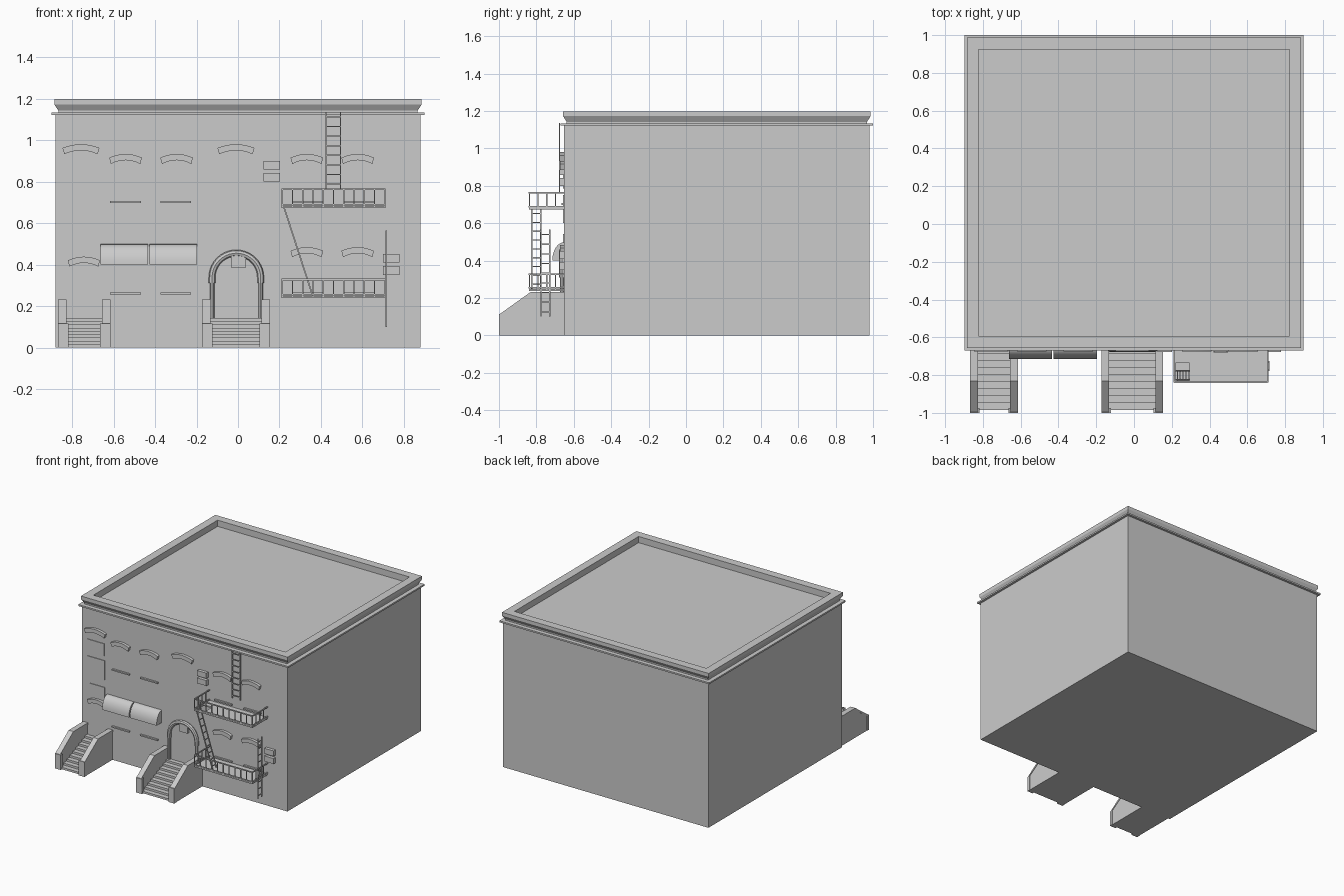
import bpy, bmesh, math
from mathutils import Vector, Matrix

if "Cube" in bpy.data.objects:
    bpy.data.objects.remove(bpy.data.objects["Cube"])

WALL = -0.652          # y of the street facade


def finish(name, bm, smooth=True):
    bmesh.ops.recalc_face_normals(bm, faces=bm.faces)
    me = bpy.data.meshes.new(name)
    bm.to_mesh(me)
    bm.free()
    ob = bpy.data.objects.new(name, me)
    bpy.context.collection.objects.link(ob)
    if smooth:
        bpy.ops.object.select_all(action='DESELECT')
        ob.select_set(True)
        bpy.context.view_layer.objects.active = ob
        bpy.ops.object.shade_smooth_by_angle(angle=math.radians(35))
    return ob


def add_box(bm, x0, x1, y0, y1, z0, z1):
    m = Matrix.Translation(((x0 + x1) / 2, (y0 + y1) / 2, (z0 + z1) / 2))
    m = m @ Matrix.Diagonal((x1 - x0, y1 - y0, z1 - z0, 1))
    bmesh.ops.create_cube(bm, size=1, matrix=m)


def box(name, *dims):
    bm = bmesh.new()
    add_box(bm, *dims)
    return finish(name, bm, False)


def add_bar(bm, p, q, w=0.006):
    p, q = Vector(p), Vector(q)
    d = q - p
    m = Matrix.Translation((p + q) / 2) @ d.to_track_quat('Z', 'Y').to_matrix().to_4x4()
    bmesh.ops.create_cube(bm, size=1, matrix=m @ Matrix.Diagonal((w, w, d.length, 1)))


def add_prism(bm, pts, axis, a, b):
    """Extrude a 2D outline: axis 'x' takes (y, z) points, axis 'y' takes (x, z)."""
    put = (lambda p, t: (t, p[0], p[1])) if axis == 'x' else (lambda p, t: (p[0], t, p[1]))
    f = bm.faces.new([bm.verts.new(put(p, a)) for p in pts])
    r = bmesh.ops.extrude_face_region(bm, geom=[f])
    vs = [v for v in r['geom'] if isinstance(v, bmesh.types.BMVert)]
    bmesh.ops.translate(bm, verts=vs, vec=(b - a, 0, 0) if axis == 'x' else (0, b - a, 0))


def prism(name, pts, axis, a, b):
    bm = bmesh.new()
    add_prism(bm, pts, axis, a, b)
    return finish(name, bm)


# Building shell: stacked rectangles (offset from wall, height) with cornice and sunken roof
bm = bmesh.new()
profile = [(0, 0), (0, 1.122), (0.018, 1.122), (0.018, 1.134), (-0.014, 1.134),
           (-0.014, 1.142), (0.005, 1.172), (0.005, 1.198), (-0.058, 1.198), (-0.058, 1.15)]
rings = []
for o, z in profile:
    x, y0, y1 = 0.88 + o, WALL - o, 0.982 + o
    rings.append([bm.verts.new(c) for c in ((-x, y0, z), (x, y0, z), (x, y1, z), (-x, y1, z))])
for r, s in zip(rings, rings[1:]):
    for i in range(4):
        j = (i + 1) % 4
        bm.faces.new((r[i], r[j], s[j], s[i]))
bm.faces.new(rings[0])
bm.faces.new(rings[-1])
finish("building", bm, False)

# Arched lintels: (centre x, top z, width)
lintels = [(-0.757, 0.98, 0.178), (-0.01, 0.98, 0.178), (-0.743, 0.438, 0.155)]
lintels += [(x, 0.933, 0.157) for x in (-0.542, -0.296, 0.332, 0.577)]
lintels += [(x, 0.484, 0.157) for x in (0.332, 0.577)]
for cx, top, w in lintels:
    us = [i / 4 - 1 for i in range(9)]
    up = [(cx + u * w / 2, top - 0.018 * u * u) for u in us]
    low = [(cx + u * w / 2 * 0.9, top - 0.03 - 0.018 * u * u) for u in reversed(us)]
    prism("window_lintel", up + low, 'y', WALL - 0.022, WALL + 0.005)

# Window sills
for z in (0.702, 0.26):
    for cx in (-0.542, -0.3, 0.335, 0.585):
        box("window_sill", cx - 0.074, cx + 0.074, WALL - 0.014, WALL + 0.005, z - 0.005, z + 0.005)

# Flat panels above the side entrance, and its door
for x0, x1, z0, z1 in ((-0.83, -0.688, 0.784, 0.88), (-0.832, -0.683, 0.6, 0.75),
                       (-0.808, -0.683, 0.44, 0.543)):
    box("wall_panel", x0, x1, WALL - 0.005, WALL + 0.005, z0, z1)
box("side_door", -0.815, -0.66, WALL - 0.004, WALL + 0.005, 0.13, 0.4)


# Entrance stairs with sloped side walls and newel blocks
def stairs(x0, x1):
    n, y0, top = 9, -0.985, 0.142
    dy, dz = (WALL - y0) / n, top / n
    pts = [(WALL + 0.005, 0), (y0, 0)]
    for i in range(n):
        pts += [(y0 + i * dy, (i + 1) * dz), (y0 + (i + 1) * dy, (i + 1) * dz)]
    pts[-1] = (WALL + 0.005, top)
    prism("stair_steps", pts, 'x', x0 + 0.03, x1 - 0.03)
    side = [(WALL + 0.005, 0), (-0.99, 0), (-0.99, 0.108), (-0.83, 0.222), (WALL + 0.005, 0.222)]
    cope = [(-0.997, 0.1), (-0.997, 0.113), (-0.832, 0.231), (WALL + 0.005, 0.231),
            (WALL + 0.005, 0.215), (-0.828, 0.215)]
    for s, e in ((1, x0), (-1, x1)):
        a, b = sorted((e + s * 0.003, e + s * 0.037))
        prism("stair_side_wall", side, 'x', a, b)
        a, b = sorted((e, e + s * 0.041))
        prism("stair_coping", cope, 'x', a, b)
        a, b = sorted((e, e + s * 0.05))
        box("stair_newel", a, b, -1.0, -0.975, 0, 0.115)


stairs(-0.868, -0.615)
stairs(-0.173, 0.154)

# Main arched door with rounded surround
CX, R, SPRING = -0.008, 0.117, 0.338
arc = [(CX + R * math.cos(math.pi * i / 20), SPRING + R * math.sin(math.pi * i / 20)) for i in range(21)]
prism("main_door", [(CX - R, 0.13), (CX + R, 0.13)] + arc, 'y', WALL - 0.004, WALL + 0.005)


def tube(name, pts, r):
    cu = bpy.data.curves.new(name, 'CURVE')
    cu.dimensions = '3D'
    cu.bevel_depth, cu.bevel_resolution, cu.use_fill_caps = r, 2, True
    sp = cu.splines.new('POLY')
    sp.points.add(len(pts) - 1)
    for p, (x, z) in zip(sp.points, pts):
        p.co = (x, WALL - 0.01, z, 1)
    ob = bpy.data.objects.new(name, cu)
    bpy.context.collection.objects.link(ob)
    bpy.ops.object.select_all(action='DESELECT')
    ob.select_set(True)
    bpy.context.view_layer.objects.active = ob
    bpy.ops.object.convert(target='MESH')
    bpy.ops.object.shade_smooth_by_angle(angle=math.radians(40))


tube("door_arch", [(CX + R, 0.31)] + arc + [(CX - R, 0.31)], 0.016)
for s in (-1, 1):
    tube("door_post", [(CX + s * R, 0.14), (CX + s * R, 0.315)], 0.011)
box("door_lamp", -0.034, 0.038, WALL - 0.02, WALL, 0.385, 0.447)

# Barrel awnings with a quarter-round section
quarter = [(WALL - 0.063 * math.sin(t * math.pi / 16), 0.4 + 0.098 * math.cos(t * math.pi / 16))
           for t in range(9)]
for x0, x1 in ((-0.663, -0.434), (-0.426, -0.197)):
    prism("awning", quarter + [(WALL + 0.005, 0.4), (WALL + 0.005, 0.498)], 'x', x0, x1)

# Small wall boxes in stacked pairs
for x0, zs in ((0.124, (0.8, 0.857)), (0.7, (0.35, 0.409))):
    for z in zs:
        box("wall_box", x0, x0 + 0.078, WALL - 0.025, WALL + 0.005, z, z + 0.042)

# Fire escape platforms with railings
BX0, BX1, BY = 0.21, 0.711, -0.84
for z, hatch in ((0.673, True), (0.238, False)):
    bm = bmesh.new()
    if hatch:   # floor strips around the ladder opening
        add_box(bm, 0.295, BX1, BY, WALL, z, z + 0.01)
        add_box(bm, BX0, 0.22, BY, WALL, z, z + 0.01)
        add_box(bm, 0.22, 0.295, -0.735, WALL, z, z + 0.01)
        add_box(bm, 0.22, 0.295, BY, -0.828, z, z + 0.01)
    else:
        add_box(bm, BX0, BX1, BY, WALL, z, z + 0.01)
    finish("escape_floor", bm, False)
    bm = bmesh.new()
    t, a, b, f = z + 0.09, BX0 + 0.003, BX1 - 0.003, BY + 0.003
    for h in (t, z + 0.016):
        for p, q in (((a, f), (b, f)), ((a, f), (a, WALL)), ((b, f), (b, WALL))):
            add_bar(bm, (*p, h), (*q, h), 0.008)
    for i in range(11):
        x = a + (b - a) * i / 10
        add_bar(bm, (x, f, z), (x, f, t))
    for i in range(1, 4):
        for x in (a, b):
            y = f + (WALL - f) * i / 4
            add_bar(bm, (x, y, z), (x, y, t))
    finish("escape_railing", bm, False)


# Ladders: rail from p to q, second rail offset by side
def ladder(name, p, q, side, n):
    p, q, side = Vector(p), Vector(q), Vector(side)
    bm = bmesh.new()
    add_bar(bm, p, q, 0.007)
    add_bar(bm, p + side, q + side, 0.007)
    for i in range(n):
        m = p.lerp(q, (i + 0.5) / n)
        add_bar(bm, m, m + side)
    finish(name, bm, False)


ladder("roof_ladder", (0.424, -0.676, 0.765), (0.424, -0.676, 1.135), (0.07, 0, 0), 8)
ladder("platform_ladder", (0.36, -0.825, 0.25), (0.222, -0.825, 0.675), (0, 0.048, 0), 9)
ladder("drop_ladder", (0.714, -0.775, 0.1), (0.714, -0.775, 0.565), (0, 0.046, 0), 9)
